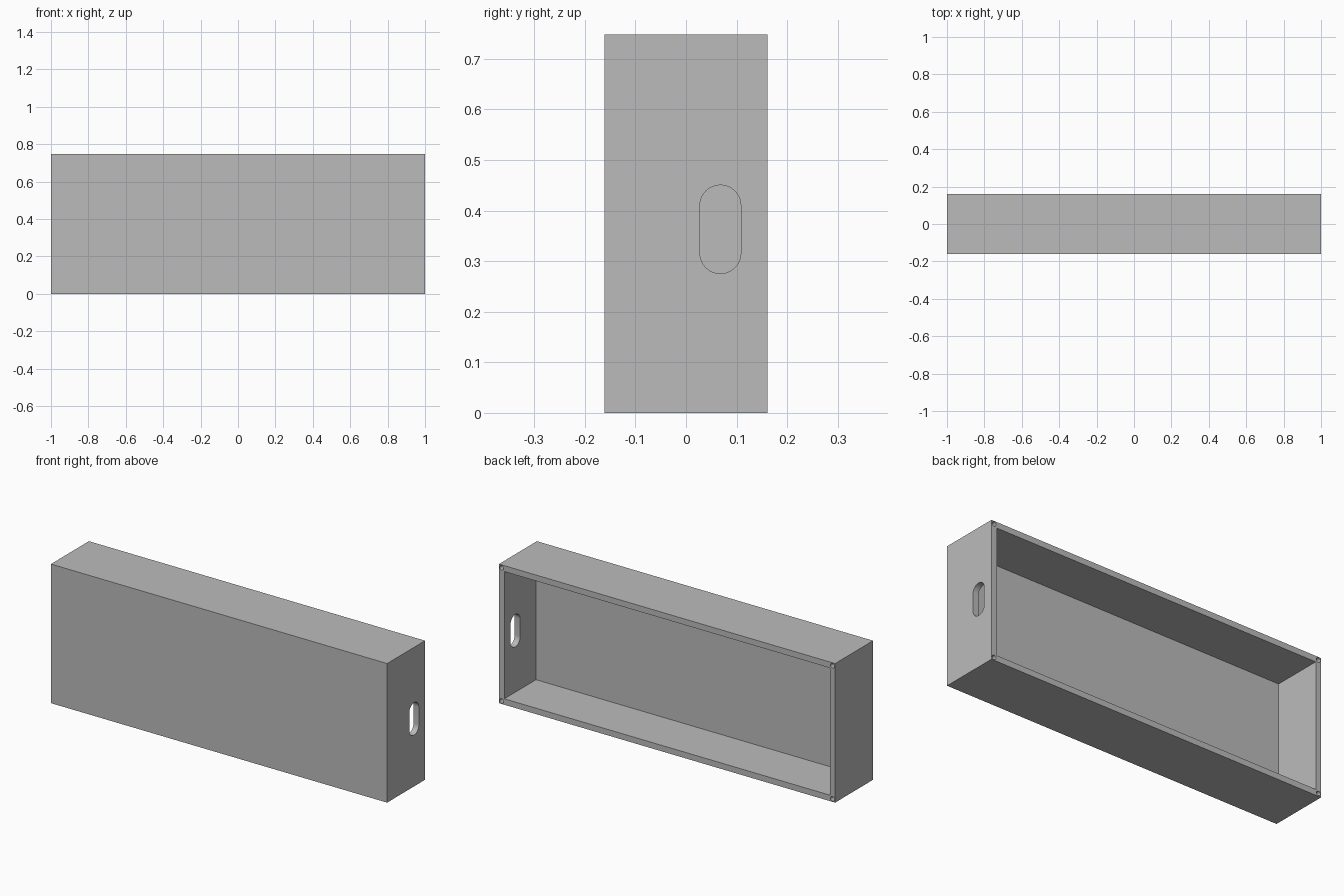
import bpy
import bmesh
from math import pi, sin, cos
from mathutils import Vector

if "Cube" in bpy.data.objects:
    bpy.data.objects.remove(bpy.data.objects["Cube"], do_unlink=True)

LENGTH, DEPTH, HEIGHT = 2.0, 0.322, 0.748
WALL, FRONT = 0.032, 0.053
HOLE_RADIUS, HOLE_DEPTH = 0.012, 0.1

grey = bpy.data.materials.new("plain grey")
grey.use_nodes = True
colour = (0.5, 0.5, 0.5, 1)
grey.diffuse_color = colour
grey.node_tree.nodes["Principled BSDF"].inputs["Base Color"].default_value = colour


def prism(name, points, along):
    """Extrude a closed outline of 3D points along a vector."""
    bm = bmesh.new()
    face = bm.faces.new([bm.verts.new(p) for p in points])
    new = bmesh.ops.extrude_face_region(bm, geom=[face])["geom"]
    moved = [v for v in new if isinstance(v, bmesh.types.BMVert)]
    bmesh.ops.translate(bm, verts=moved, vec=Vector(along))
    bmesh.ops.recalc_face_normals(bm, faces=bm.faces)
    mesh = bpy.data.meshes.new(name)
    bm.to_mesh(mesh)
    bm.free()
    obj = bpy.data.objects.new(name, mesh)
    bpy.context.collection.objects.link(obj)
    mesh.materials.append(grey)
    return obj


def block(name, x, z, y0, y1):
    """Box centred on x, spanning the given heights and depths."""
    outline = [(-x, y0, z[0]), (x, y0, z[0]), (x, y0, z[1]), (-x, y0, z[1])]
    return prism(name, outline, (0, y1 - y0, 0))


back = DEPTH / 2
case = block("open_back_case", LENGTH / 2, (0, HEIGHT), -back, back)

# Hollow interior, open at the back
cutters = [block("cavity_cutter", LENGTH / 2 - WALL, (WALL, HEIGHT - WALL),
                 -back + FRONT, back + 0.1)]

# Rounded cable slot through the left end wall
slot_y, slot_r, low, high = 0.068, 0.0405, 0.316, 0.41
slot = []
for i in range(34):
    a = pi * (i if i < 17 else i - 1) / 16
    z = high if i < 17 else low
    slot.append((LENGTH / 2 - 0.1, slot_y + slot_r * cos(a), z + slot_r * sin(a)))
cutters.append(prism("slot_cutter", slot, (0.2, 0, 0)))

# Screw holes in the four corners of the back rim
for x in (-LENGTH / 2 + WALL / 2, LENGTH / 2 - WALL / 2):
    for z in (WALL / 2, HEIGHT - WALL / 2):
        ring = [(x + HOLE_RADIUS * cos(i * pi / 12), back - HOLE_DEPTH,
                 z + HOLE_RADIUS * sin(i * pi / 12)) for i in range(24)]
        cutters.append(prism("screw_hole_cutter", ring, (0, HOLE_DEPTH + 0.05, 0)))

for cutter in cutters:
    cutter.hide_render = True
    mod = case.modifiers.new(cutter.name, 'BOOLEAN')
    mod.operation = 'DIFFERENCE'
    mod.solver = 'EXACT'
    mod.object = cutter

# Bake the cuts and drop the helpers
graph = bpy.context.evaluated_depsgraph_get()
result = bpy.data.meshes.new_from_object(case.evaluated_get(graph))
case.modifiers.clear()
case.data = result
for cutter in cutters:
    bpy.data.objects.remove(cutter, do_unlink=True)

# Smooth the rounded cuts, keep box edges sharp
bpy.ops.object.select_all(action='DESELECT')
case.select_set(True)
bpy.context.view_layer.objects.active = case
bpy.ops.object.shade_smooth_by_angle(angle=pi / 6)
